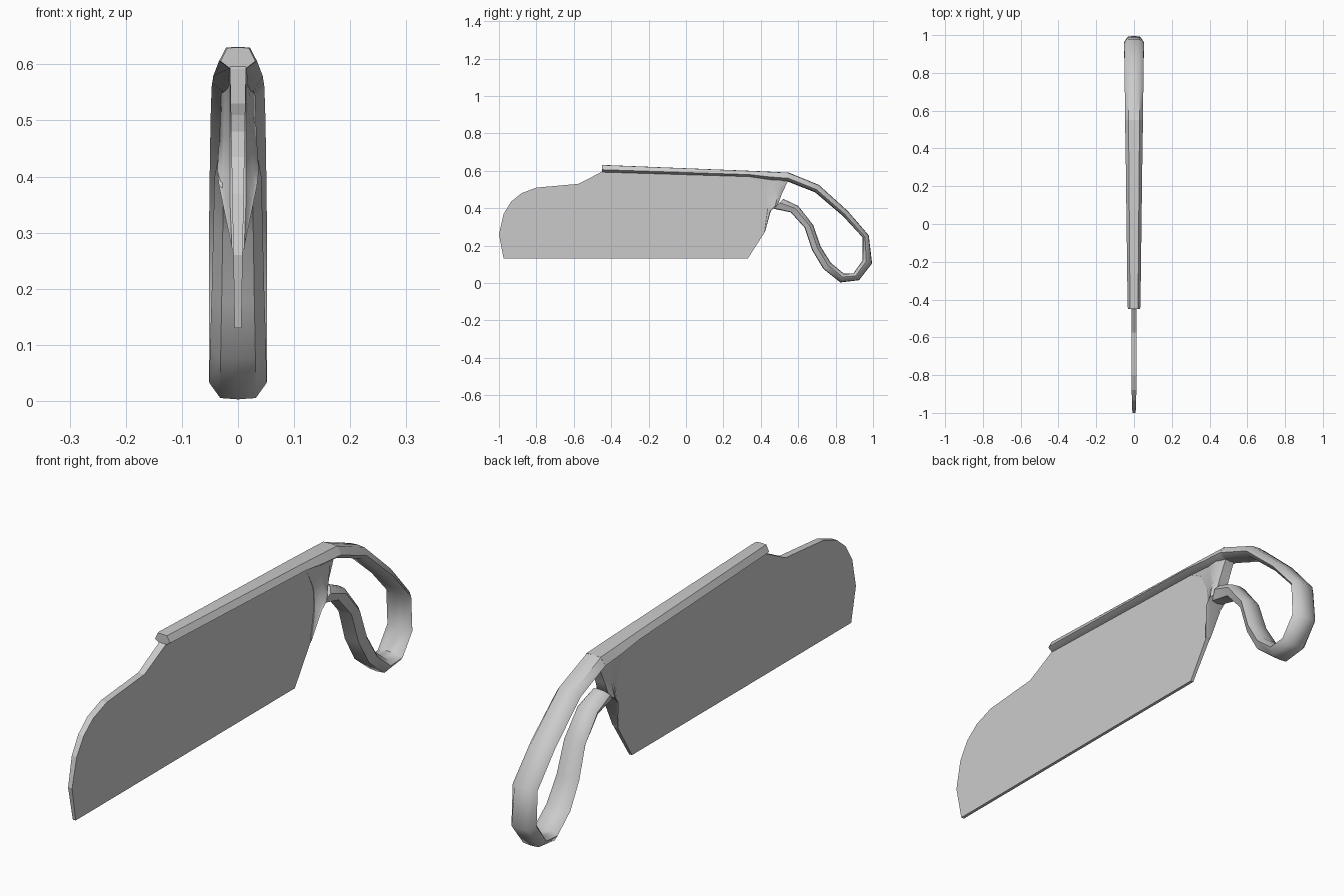
import bpy, bmesh, math

cube = bpy.data.objects.get("Cube")
if cube:
    bpy.data.objects.remove(cube)

steel = bpy.data.materials.new("plain grey")
steel.use_nodes = True
grey = (0.6, 0.6, 0.6, 1)
steel.diffuse_color = grey
steel.node_tree.nodes["Principled BSDF"].inputs["Base Color"].default_value = grey


def finish(bm, name, smooth=None):
    bmesh.ops.recalc_face_normals(bm, faces=bm.faces)
    mesh = bpy.data.meshes.new(name)
    bm.to_mesh(mesh)
    bm.free()
    obj = bpy.data.objects.new(name, mesh)
    bpy.context.collection.objects.link(obj)
    mesh.materials.append(steel)
    if smooth:
        bpy.ops.object.select_all(action='DESELECT')
        obj.select_set(True)
        bpy.context.view_layer.objects.active = obj
        bpy.ops.object.shade_smooth_by_angle(angle=math.radians(smooth))
    return obj


def loft(name, rings, smooth):
    """Skin a list of equal-length rings and cap both ends."""
    bm = bmesh.new()
    rows = [[bm.verts.new(p) for p in ring] for ring in rings]
    n = len(rows[0])
    for a, b in zip(rows, rows[1:]):
        for i in range(n):
            j = (i + 1) % n
            bm.faces.new((a[i], a[j], b[j], b[i]))
    bm.faces.new(rows[0])
    bm.faces.new(rows[-1])
    return finish(bm, name, smooth)


def section(outer, inner, w, inner_w, crown):
    """Rounded eight-sided section between an outer and an inner (y, z) point."""
    half = [(0, 0), (0.62 * w, crown), (w, 0.62), (inner_w, 0.94), (0, 1)]
    pts = half + [(-x, t) for x, t in reversed(half[1:-1])]
    return [(x, outer[0] + (inner[0] - outer[0]) * t,
             outer[1] + (inner[1] - outer[1]) * t) for x, t in pts]


# Blade: flat sides tapering toward the lower edge
profile = [(-0.975, 0.13), (0.33, 0.13), (0.42, 0.27), (0.437, 0.40),
           (0.43, 0.47), (0.40, 0.535), (0.345, 0.58), (-0.445, 0.60),
           (-0.455, 0.592), (-0.575, 0.53), (-0.80, 0.51), (-0.88, 0.48),
           (-0.935, 0.435), (-0.975, 0.37), (-1.0, 0.26)]
bm = bmesh.new()
sides = [[bm.verts.new((s * (0.006 + 0.018 * (z - 0.13)), y, z))
          for y, z in profile] for s in (-1, 1)]
for side in sides:
    bm.faces.new(side)
for i in range(len(profile)):
    j = (i + 1) % len(profile)
    bm.faces.new((sides[0][i], sides[0][j], sides[1][j], sides[1][i]))
finish(bm, "blade")

# Spine along the top of the blade
spine = [((-0.45, 0.63), (-0.45, 0.591), 0.031, 0.015),
         ((-0.44, 0.631), (-0.44, 0.590), 0.034, 0.015),
         ((0.34, 0.60), (0.34, 0.567), 0.044, 0.018),
         ((0.45, 0.595), (0.45, 0.55), 0.046, 0.028),
         ((0.55, 0.59), (0.545, 0.542), 0.047, 0.029)]
loft("spine", [section(o, i, w, iw, 0.02) for o, i, w, iw in spine], 40)

# Grip loop: outer and inner outline points with half width
grip = [((0.55, 0.59), (0.545, 0.542), 0.047),
        ((0.71, 0.525), (0.69, 0.485), 0.049),
        ((0.865, 0.385), (0.84, 0.357), 0.051),
        ((0.977, 0.255), (0.945, 0.243), 0.052),
        ((0.995, 0.105), (0.945, 0.122), 0.052),
        ((0.925, 0.015), (0.895, 0.052), 0.052),
        ((0.825, 0.003), (0.845, 0.050), 0.051),
        ((0.735, 0.075), (0.775, 0.107), 0.050),
        ((0.675, 0.175), (0.72, 0.195), 0.047),
        ((0.635, 0.295), (0.68, 0.31), 0.044),
        ((0.56, 0.378), (0.60, 0.412), 0.042),
        ((0.47, 0.397), (0.52, 0.45), 0.036)]
loft("grip", [section(o, i, w, 0.62 * w, 0.05) for o, i, w in grip], 50)

# Bolster flaring from the blade's rear edge into the grip
bolster = [((0.335, 0.572), (0.56, 0.565), 0.030),
           ((0.395, 0.540), (0.54, 0.535), 0.031),
           ((0.43, 0.47), (0.512, 0.475), 0.033),
           ((0.437, 0.40), (0.49, 0.415), 0.037),
           ((0.43, 0.35), (0.456, 0.395), 0.034),
           ((0.418, 0.27), (0.423, 0.275), 0.011)]
rings = []
for (fy, fz), (by, bz), w in bolster:
    half = [(min(0.014, w), 0), (0.75 * w, 0.45), (w, 0.75), (0.62 * w, 1)]
    outline = half + [(-x, t) for x, t in reversed(half)]
    rings.append([(x, fy + (by - fy) * t, fz + (bz - fz) * t) for x, t in outline])
loft("bolster", rings, 45)
